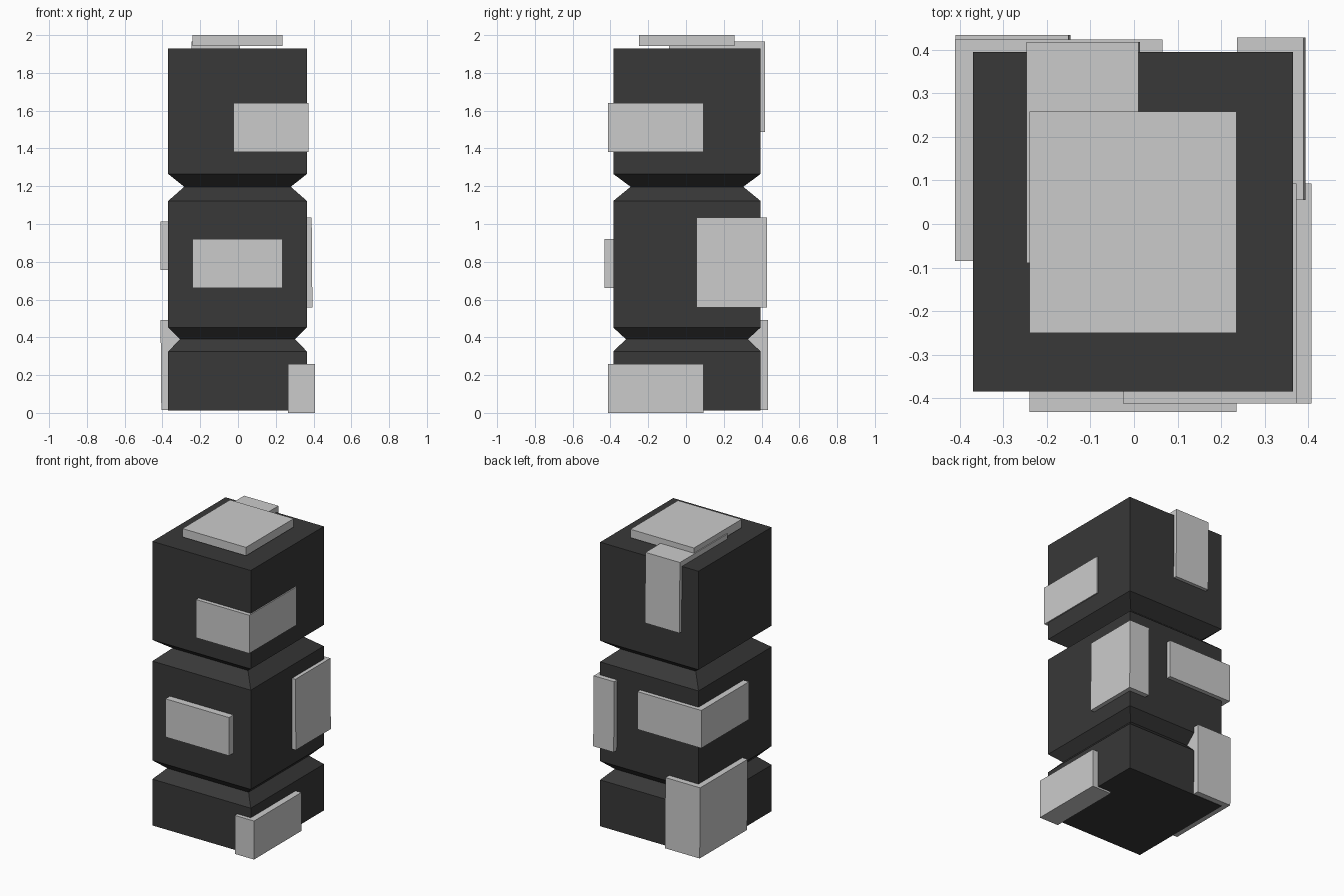
import bpy, bmesh

if "Cube" in bpy.data.objects:
    bpy.data.objects.remove(bpy.data.objects["Cube"])

dark = bpy.data.materials.new("dark_core")
dark.diffuse_color = (0.04, 0.04, 0.04, 1)
dark.use_nodes = True
dark.node_tree.nodes["Principled BSDF"].inputs["Base Color"].default_value = dark.diffuse_color


def finish(bm, name, mat=None):
    bmesh.ops.recalc_face_normals(bm, faces=bm.faces)
    me = bpy.data.meshes.new(name)
    bm.to_mesh(me)
    bm.free()
    ob = bpy.data.objects.new(name, me)
    bpy.context.collection.objects.link(ob)
    if mat:
        me.materials.append(mat)
    return ob


def block(name, x, y, z, lean=0.0):
    """Box from min/max ranges; lean shifts the lower edge along x."""
    bm = bmesh.new()
    bmesh.ops.create_cube(bm, size=1)
    for v in bm.verts:
        low = v.co.z < 0
        v.co = [r[0] if c < 0 else r[1] for c, r in zip(v.co, (x, y, z))]
        if low:
            v.co.x += lean
    return finish(bm, name)


# Dark column: rectangular rings (z, half width x, half width y) with two V grooves
rings = [(0.012, 0.3675, 0.39), (0.325, 0.3675, 0.39), (0.39, 0.304, 0.323),
         (0.452, 0.3675, 0.39), (1.122, 0.3675, 0.39), (1.197, 0.282, 0.298),
         (1.265, 0.3675, 0.39), (1.93, 0.3675, 0.39)]
bm = bmesh.new()
loops = [[bm.verts.new((-0.0025 + sx * hx, 0.005 + sy * hy, z))
          for sx, sy in ((-1, -1), (1, -1), (1, 1), (-1, 1))] for z, hx, hy in rings]
for a, b in zip(loops, loops[1:]):
    for i in range(4):
        j = (i + 1) % 4
        bm.faces.new((a[i], a[j], b[j], b[i]))
bm.faces.new(loops[0])
bm.faces.new(loops[-1])
finish(bm, "core_column", dark)

# Grey blocks set into the column
block("top_plate", (-0.24, 0.235), (-0.25, 0.258), (1.943, 2.0))
block("top_back_block", (-0.247, 0.01), (-0.09, 0.418), (1.487, 1.965), 0.004)
block("upper_front_right_block", (-0.025, 0.373), (-0.412, 0.093), (1.382, 1.64))
block("middle_front_block", (-0.24, 0.235), (-0.432, 0.076), (0.662, 0.92))
block("middle_back_right_block", (0.237, 0.39), (0.055, 0.428), (0.557, 1.034), 0.004)
block("middle_back_left_block", (-0.411, 0.066), (-0.085, 0.424), (0.757, 1.012))
block("lower_front_right_block", (0.265, 0.408), (-0.412, 0.093), (0.0, 0.26))
block("lower_back_left_block", (-0.41, -0.15), (-0.073, 0.434), (0.015, 0.493), 0.004)
